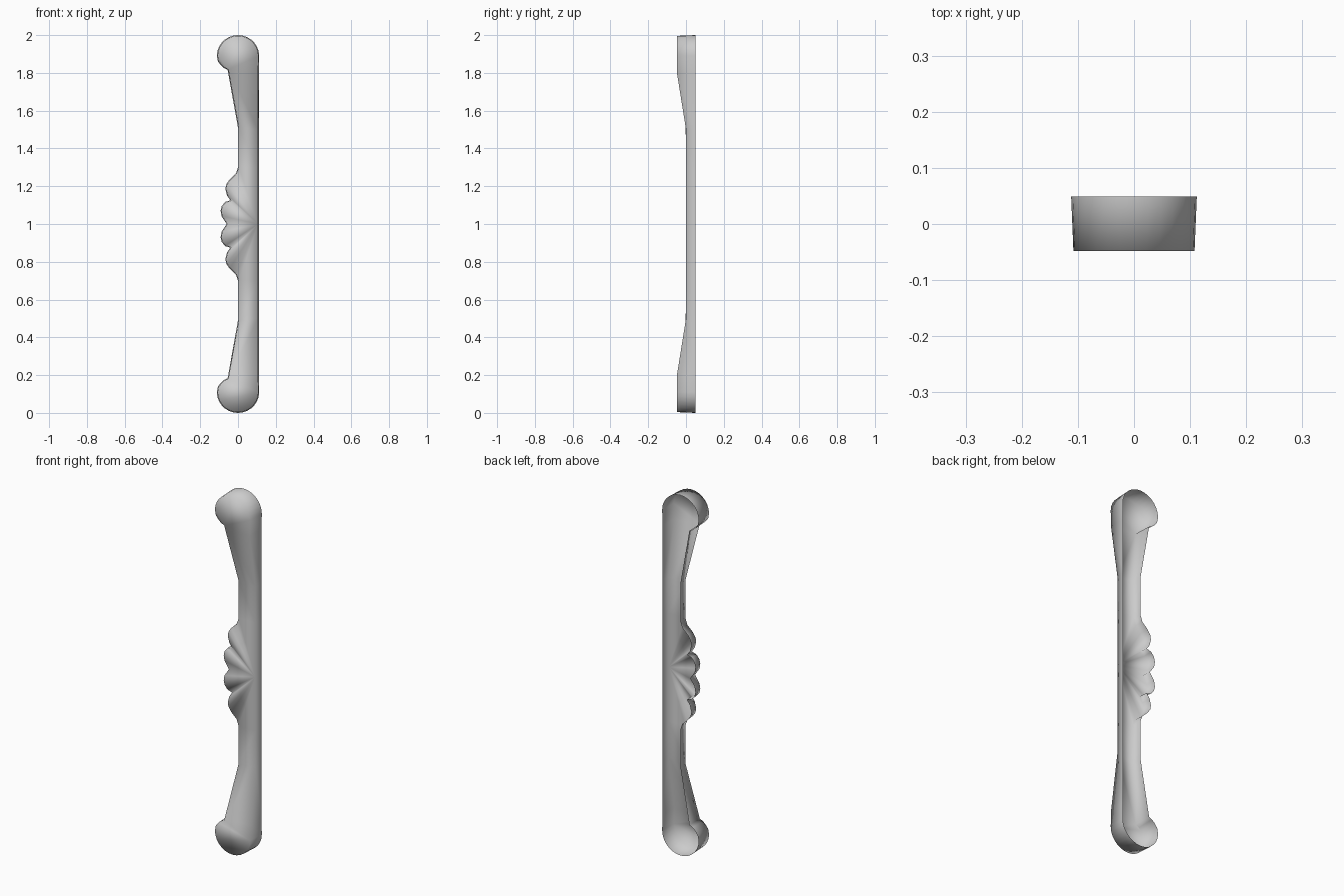
import bpy, bmesh, math
from mathutils import Vector

if "Cube" in bpy.data.objects:
    bpy.data.objects.remove(bpy.data.objects["Cube"])

# Upper half of the outline (x, z): straight edge, round end, taper, finger lobes
straight = [(0.11, 1.0), (0.11, 1.3), (0.11, 1.5), (0.11, 1.8)]
arc = [(0.112 * math.cos(math.pi * i / 14), 1.89 + 0.11 * math.sin(math.pi * i / 14))
       for i in range(15)]
hook = [(-0.106, 1.86), (-0.088, 1.837), (-0.073, 1.825), (-0.055, 1.817)]
shaft = [(0.0, 1.51), (0.0, 1.3)]
lobes = [(-0.012, 1.266), (-0.045, 1.235), (-0.062, 1.21), (-0.067, 1.185),
         (-0.058, 1.15), (-0.04, 1.125), (-0.068, 1.117), (-0.086, 1.095),
         (-0.092, 1.07), (-0.087, 1.04), (-0.06, 1.0)]
upper = straight + arc + hook + shaft + lobes
outline = upper + [(x, 2 - z) for x, z in reversed(upper[1:-1])]
N = len(outline)


def front_y(z):
    """Depth of the front face: thick ends, thin middle."""
    d = abs(z - 1)
    return -0.048 * min(max((d - 0.5) / 0.3, 0), 1)


def inset(i, amount):
    """Outline point moved slightly inward, giving the walls their draft."""
    a, b = Vector(outline[i - 1]), Vector(outline[(i + 1) % N])
    t = (b - a).normalized()
    return Vector(outline[i]) + Vector((-t.y, t.x)) * amount


# Shell open at the back: rim ring and front ring
bm = bmesh.new()
back = [bm.verts.new((x, 0.049, z)) for x, z in outline]
front = []
for i in range(N):
    p = inset(i, 0.004)
    front.append(bm.verts.new((p.x, front_y(outline[i][1]), p.y)))

# Side walls
for i in range(N):
    j = (i + 1) % N
    bm.faces.new((back[i], back[j], front[j], front[i]))

# Front face: round end, taper, shaft, then a fan over the lobes
last = len(upper) - 1
h = len(straight) + len(arc) + len(hook) - 1
patches = [list(range(3, h + 1)), [2, 3, h, h + 1], [1, 2, h + 1, h + 2], [0, 1, h + 2]]
patches += [[0, i, i + 1] for i in range(h + 2, last)]
front_faces = []
for patch in patches:
    for ids in (patch, [(N - i) % N for i in patch]):
        front_faces.append(bm.faces.new([front[i] for i in ids]))

# Make all faces consistent, with the front looking towards -y
bmesh.ops.recalc_face_normals(bm, faces=bm.faces)
if front_faces[0].normal.y > 0:
    bmesh.ops.reverse_faces(bm, faces=bm.faces)
for f in bm.faces:
    f.smooth = True
mesh = bpy.data.meshes.new("handle_grip")
bm.to_mesh(mesh)
bm.free()
obj = bpy.data.objects.new("handle_grip", mesh)
bpy.context.collection.objects.link(obj)
